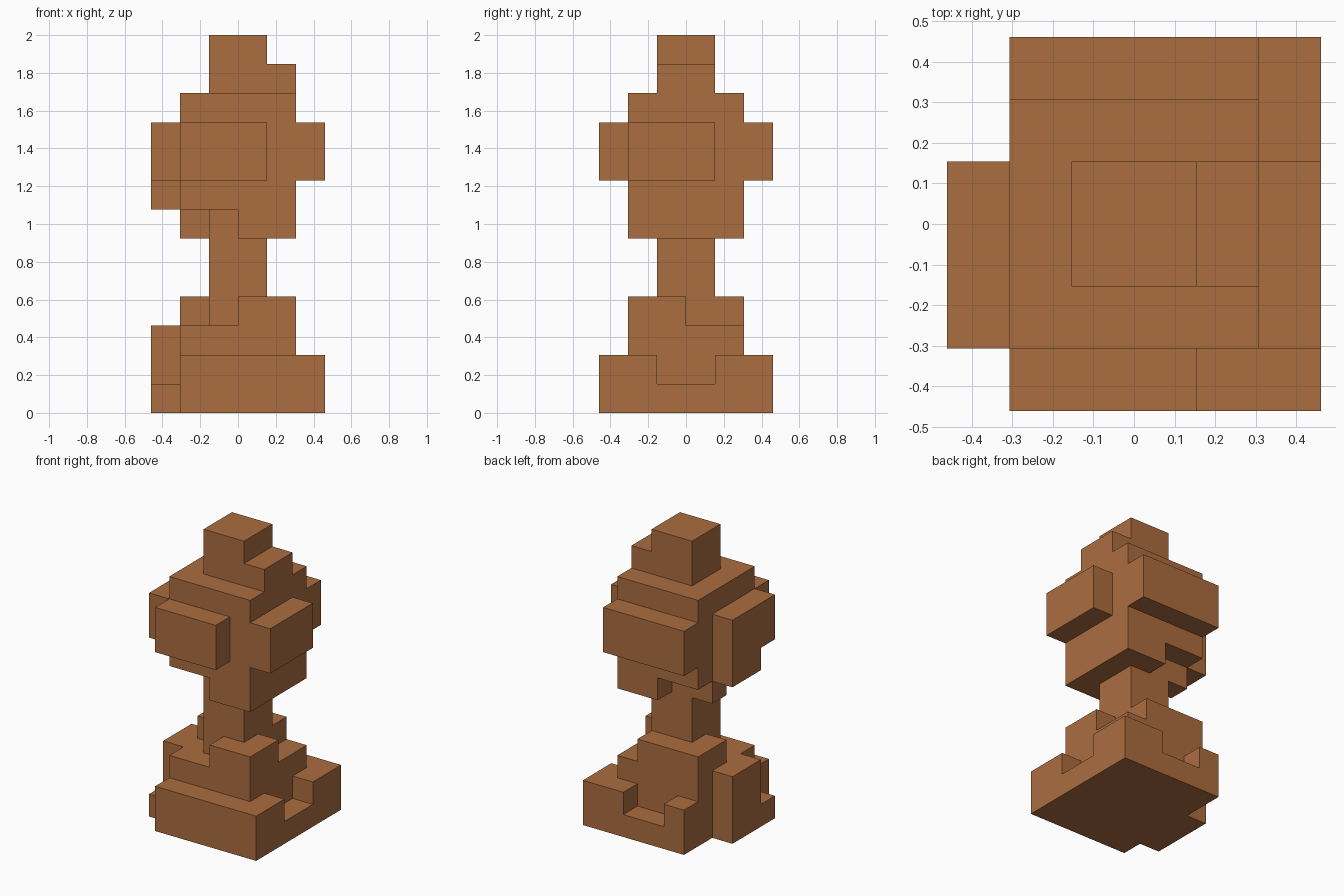
import bpy
import bmesh
import math
from mathutils import Vector

cube = bpy.data.objects.get("Cube")
if cube:
    bpy.data.objects.remove(cube, do_unlink=True)

UNIT = 2 / 13  # edge of one block

wood = bpy.data.materials.new("warm_brown_wood")
wood.use_nodes = True
colour = (0.41, 0.153, 0.051, 1)
wood.diffuse_color = colour
wood.node_tree.nodes["Principled BSDF"].inputs["Base Color"].default_value = colour

# Each part: boxes (x0, x1, y0, y1, z0, z1) in block units, then boxes cut away
PARTS = {
    "base": (
        [(-2, 3, -3, 3, 0, 2),      # plinth
         (-3, -2, -1, 1, 0, 3),     # tall side block
         (-3, -2, -2, -1, 0, 1),    # low side step
         (-2, 2, -2, 2, 2, 3),      # second tier
         (-2, 1, 0, 2, 3, 4),       # rear shoulder
         (0, 2, -2, 0, 3, 4)],      # front shoulder
        [(2, 3, -1, 1, 1, 2),       # left notch
         (-1, 1, 2, 3, 1, 2)]),     # rear notch
    "stem": ([(-1, 1, -1, 1, 3, 7)], []),
    "head": (
        [(0, 2, -2, 2, 6, 7),       # lower jaw
         (-2, -1, 0, 1, 6, 7),      # small lower block
         (-2, 2, -2, 2, 7, 11),     # core
         (-2, 1, -3, -2, 8, 10),    # front panel
         (-2, 2, 2, 3, 8, 10),      # rear panel
         (2, 3, -2, 1, 8, 10),      # left panel
         (-3, -2, -2, 1, 8, 10),    # right panel
         (-3, -2, -1, 1, 7, 8)],    # right panel drop
        []),
    "finial": (
        [(-1, 2, -1, 1, 11, 12), (-1, 1, -1, 1, 12, 13)], []),
}


def cells(box):
    x0, x1, y0, y1, z0, z1 = box
    return {(x, y, z) for x in range(x0, x1)
            for y in range(y0, y1) for z in range(z0, z1)}


def block_set(boxes, cuts):
    filled = set().union(*map(cells, boxes))
    return filled.difference(*map(cells, cuts))


def build(name, blocks, solid):
    """Skin the exposed block sides and merge them into large flat faces."""
    bm = bmesh.new()
    for cell in sorted(blocks):
        for axis in range(3):
            for side in (0, 1):
                near = list(cell)
                near[axis] += 2 * side - 1
                if tuple(near) in solid:
                    continue
                u, v = Vector(), Vector()
                u[(axis + 1) % 3] = v[(axis + 2) % 3] = 1
                start = Vector(cell)
                start[axis] += side
                loop = [start, start + u, start + u + v, start + v]
                if not side:
                    loop.reverse()
                bm.faces.new([bm.verts.new(p * UNIT) for p in loop])
    bmesh.ops.remove_doubles(bm, verts=bm.verts[:], dist=UNIT / 100)
    bmesh.ops.dissolve_limit(bm, angle_limit=math.radians(1),
                             verts=bm.verts[:], edges=bm.edges[:])
    mesh = bpy.data.meshes.new(name)
    bm.to_mesh(mesh)
    bm.free()
    mesh.materials.append(wood)
    bpy.context.collection.objects.link(bpy.data.objects.new(name, mesh))


sets = {name: block_set(*shape) for name, shape in PARTS.items()}
solid = set().union(*sets.values())
claimed = set()
for name, blocks in sets.items():
    build(name, blocks - claimed, solid)
    claimed |= blocks
